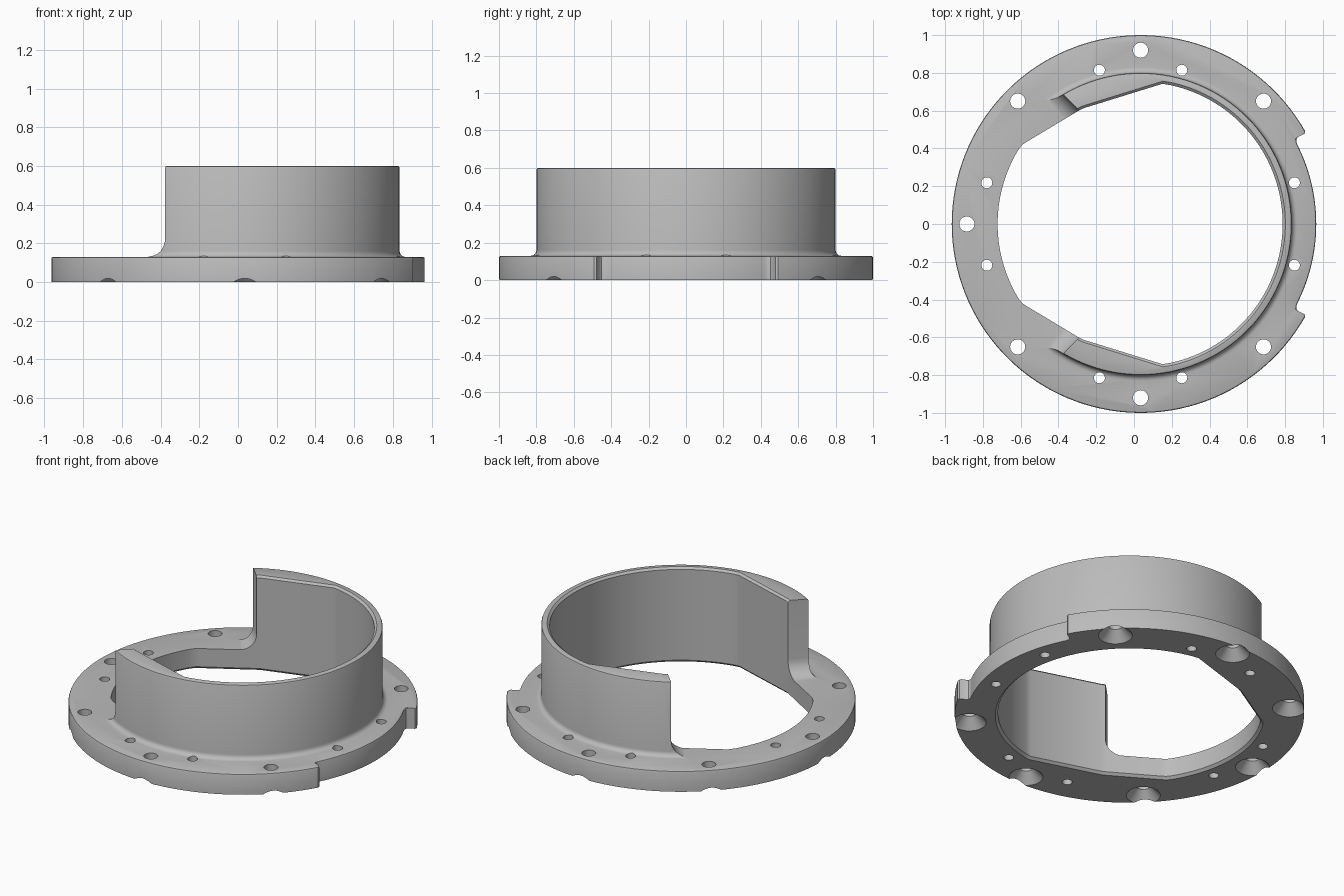
import bpy, bmesh, math
from mathutils import Vector

if "Cube" in bpy.data.objects:
    bpy.data.objects.remove(bpy.data.objects["Cube"], do_unlink=True)

CX = 0.035          # shared axis of all round features
FLANGE_TOP = 0.13
WALL_TOP = 0.6

grey = bpy.data.materials.new("plain grey")
grey.use_nodes = True
grey.diffuse_color = (0.5, 0.5, 0.5, 1)
grey.node_tree.nodes["Principled BSDF"].inputs["Base Color"].default_value = (0.5, 0.5, 0.5, 1)


def loft(name, rings):
    """Closed solid through rings that have equal point counts."""
    bm = bmesh.new()
    loops = [[bm.verts.new(p) for p in ring] for ring in rings]
    n = len(loops[0])
    for a, b in zip(loops, loops[1:]):
        for i in range(n):
            j = (i + 1) % n
            bm.faces.new((a[i], a[j], b[j], b[i]))
    bm.faces.new(loops[0][::-1])
    bm.faces.new(loops[-1])
    bmesh.ops.recalc_face_normals(bm, faces=bm.faces)
    mesh = bpy.data.meshes.new(name)
    bm.to_mesh(mesh)
    bm.free()
    mesh.materials.append(grey)
    obj = bpy.data.objects.new(name, mesh)
    bpy.context.collection.objects.link(obj)
    return obj


def combine(target, other, operation):
    """Apply a boolean and discard the helper."""
    mod = target.modifiers.new("combine", 'BOOLEAN')
    mod.operation, mod.object, mod.solver = operation, other, 'EXACT'
    other.hide_render = True
    bpy.context.view_layer.objects.active = target
    bpy.ops.object.modifier_apply(modifier=mod.name)
    bpy.data.objects.remove(other, do_unlink=True)


def arc(r, start, end, steps, x=CX, y=0):
    out = []
    for i in range(steps + 1):
        a = math.radians(start + (end - start) * i / steps)
        out.append((x + r * math.cos(a), y + r * math.sin(a)))
    return out


def scaled(outline, s, z):
    return [(CX + (x - CX) * s, y * s, z) for x, y in outline]


def flip(points):
    return [(x, -y) for x, y in reversed(points)]


def turned(name, profile, x=CX, y=0, steps=128):
    circle = arc(1, 0, 360 - 360 / steps, steps - 1, 0, 0)
    return loft(name, [[(x + r * cx, y + r * cy, z) for cx, cy in circle] for r, z in profile])


# Flange with a relieved edge between two notches
notch = [(0.864, 0.422), (0.859, 0.437), (0.860, 0.451), (0.869, 0.462), (0.903, 0.478)]
rim = arc(0.93, -26, 26, 20) + notch + arc(1, 29.5, 330.5, 112) + flip(notch)
flange = loft("flange", [scaled(rim, 1, 0), scaled(rim, 1, FLANGE_TOP - 0.01),
                         scaled(rim, 0.997, FLANGE_TOP - 0.003),
                         scaled(rim, 0.99, FLANGE_TOP)])

# Collar with filleted foot and softened top edge
foot = [(0.83 - 0.03 * math.sin(t * math.pi / 10),
         FLANGE_TOP + 0.03 * (1 - math.cos(t * math.pi / 10))) for t in range(6)]
collar = turned("collar", [(0.83, 0.08)] + foot
                + [(0.8, WALL_TOP - 0.01), (0.797, WALL_TOP - 0.003), (0.79, WALL_TOP)])

# Open side of the collar, with a curved run-out at each end
low = FLANGE_TOP - 0.001
gap = [(0, 0.8)] + arc(0.1, 180, 270, 8, 0.1, low + 0.1) + [(1.2, low), (1.2, 0.8)]
for side in (1, -1):
    rings = []
    for v in (-0.5, 0.6):
        rings.append([(-0.33 + (v - u) * 0.7071, side * (0.64 - (v + u) * 0.7071), z)
                      for u, z in gap])
    combine(collar, loft("gap_cutter", rings), 'DIFFERENCE')
combine(flange, collar, 'UNION')

# Central opening with straight thickened cheeks and chamfered rims
cheek = [(0.15, 0.742), (-0.27, 0.612), (-0.295, 0.599), (-0.57, 0.434), (-0.593, 0.418)]
opening = (arc(0.752, -78, 78, 64) + cheek
           + arc(0.757, 149, 211, 28) + flip(cheek))
combine(flange, loft("opening_cutter", [scaled(opening, 1.035, -0.01),
                                        scaled(opening, 1, 0.015),
                                        scaled(opening, 1, WALL_TOP - 0.012),
                                        scaled(opening, 1.035, WALL_TOP + 0.01)]), 'DIFFERENCE')

# Countersunk bolt holes
for angle in range(45, 316, 45):
    a = math.radians(angle)
    cutter = turned("bolt_cutter", [(0.107, -0.01), (0.04, 0.062), (0.04, 0.2)],
                    CX + 0.92 * math.cos(a), 0.92 * math.sin(a), 32)
    combine(flange, cutter, 'DIFFERENCE')

# Small pin holes in pairs about each axis
for quarter in range(4):
    for offset in (-15, 15):
        a = math.radians(quarter * 90 + offset)
        cutter = turned("pin_cutter", [(0.029, -0.1), (0.029, 0.25)],
                        CX + 0.843 * math.cos(a), 0.843 * math.sin(a), 24)
        combine(flange, cutter, 'DIFFERENCE')

flange.name = "flanged_collar"
bpy.ops.object.select_all(action='DESELECT')
flange.select_set(True)
bpy.context.view_layer.objects.active = flange
bpy.ops.object.shade_smooth_by_angle(angle=math.radians(30))
